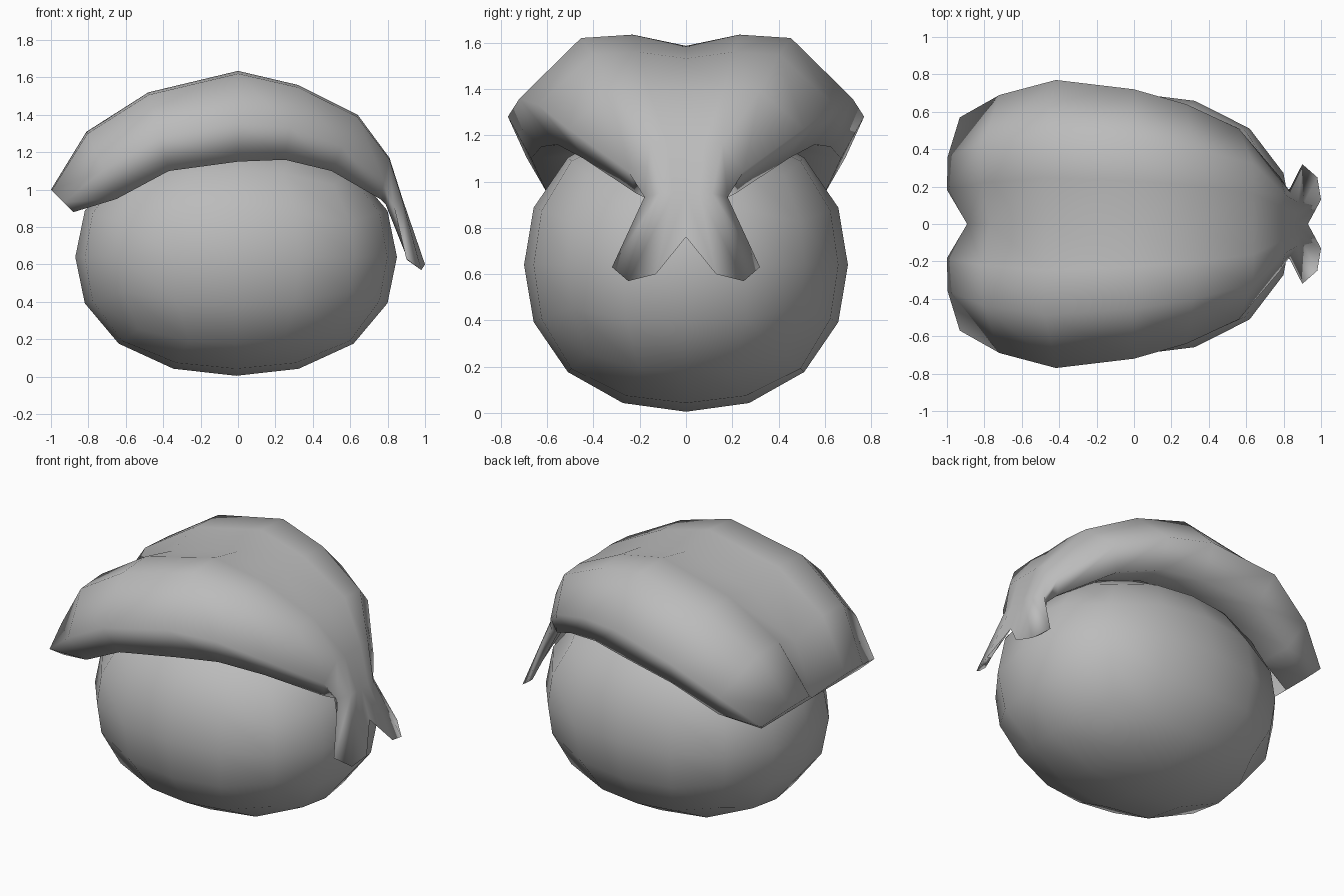
import bpy, bmesh, math
from mathutils import Vector

if "Cube" in bpy.data.objects:
    bpy.data.objects.remove(bpy.data.objects["Cube"])

# Single plain clay colour
grey = bpy.data.materials.new("clay_grey")
grey.use_nodes = True
colour = (0.5, 0.5, 0.5, 1)
grey.diffuse_color = colour
grey.node_tree.nodes["Principled BSDF"].inputs["Base Color"].default_value = colour


def finish(bm, name):
    mesh = bpy.data.meshes.new(name)
    bm.to_mesh(mesh)
    bm.free()
    mesh.materials.append(grey)
    mesh.shade_smooth()
    obj = bpy.data.objects.new(name, mesh)
    bpy.context.scene.collection.objects.link(obj)
    return obj


# Head: subdivided cube inflated to a slightly boxy ellipsoid
bm = bmesh.new()
bmesh.ops.create_cube(bm, size=2)
bmesh.ops.subdivide_edges(bm, edges=bm.edges[:], cuts=3, use_grid_fill=True)
radii = Vector((0.86, 0.70, 0.635))
power = 2.2
for v in bm.verts:
    d = Vector([math.tan(c * math.pi / 4) for c in v.co])
    d /= sum(abs(c) ** power for c in d) ** (1 / power)
    v.co = d * radii
    v.co.z += 0.64
    v.co.x -= 0.01
finish(bm, "head")

# Cap cross-section: (share of half width, share of height from hem to crown)
section = [(0, None), (0.32, 1), (0.63, 0.97), (1, 0.43), (0.87, 0), (0.55, 0.04)]
# Stations: crown x, crown z, hem x, hem z, half width, groove height share
stations = [
    (-1.00, 1.00, -0.88, 0.88, 0.57, 0.1),
    (-0.81, 1.31, -0.65, 0.95, 0.69, 0.75),
    (-0.48, 1.52, -0.37, 1.10, 0.77, 0.87),
    (0.00, 1.635, 0.00, 1.15, 0.72, 0.9),
    (0.32, 1.56, 0.25, 1.16, 0.64, 0.93),
    (0.64, 1.40, 0.50, 1.10, 0.51, 0.98),
    (0.81, 1.17, 0.76, 0.95, 0.25, 1),
    (0.88, 0.95, 0.79, 0.92, 0.18, 0.9),
]
# Tip of the hanging tail, one point per column
tail_tip = [(0.93, 0, 0.76), (1, 0.13, 0.60), (0.98, 0.25, 0.57),
            (0.90, 0.32, 0.63), (0.91, 0.25, 0.62), (0.96, 0.14, 0.62)]

# Cap half: loft the stations, run on into the tail, then mirror
bm = bmesh.new()
rows = []
for tx, tz, bx, bz, width, groove in stations:
    crown, hem = Vector((tx, 0, tz)), Vector((bx, 0, bz))
    row = []
    for share, height in section:
        p = hem.lerp(crown, groove if height is None else height)
        p.y = share * width
        row.append(bm.verts.new(p))
    rows.append(row)
rows.append([bm.verts.new(p) for p in tail_tip])
for a, b in zip(rows, rows[1:]):
    for i in range(len(section) - 1):
        bm.faces.new((a[i], b[i], b[i + 1], a[i + 1]))
bm.faces.new(rows[0])
bm.faces.new(rows[-1][:0:-1])
cap = finish(bm, "cap_with_tails")
mirror = cap.modifiers.new("Mirror", 'MIRROR')
mirror.use_axis = (False, True, False)
mirror.merge_threshold = 0.001
